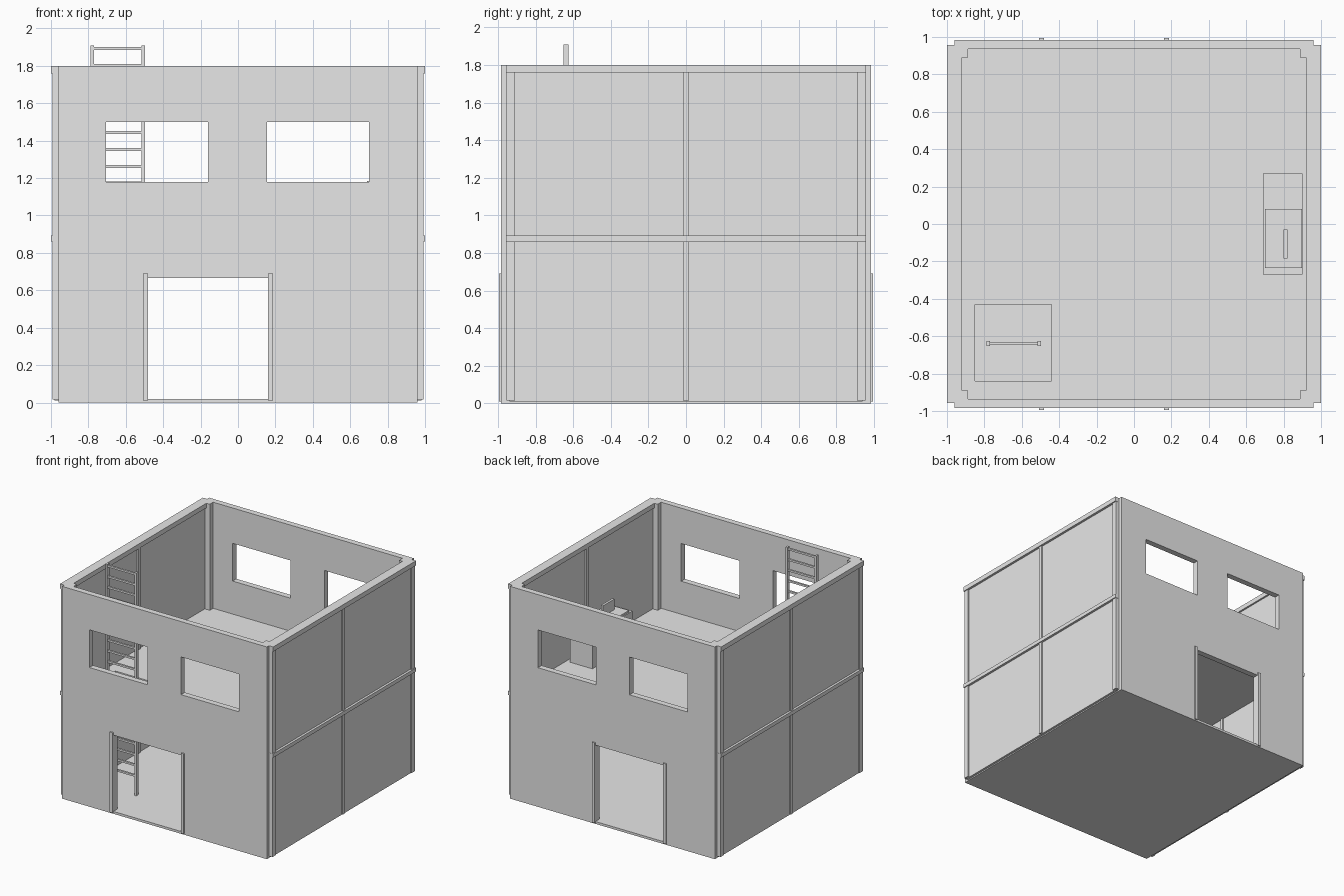
import bpy
import bmesh
from mathutils import Vector

cube = bpy.data.objects.get("Cube")
if cube:
    bpy.data.objects.remove(cube, do_unlink=True)

grey = bpy.data.materials.new("plain_grey")
grey.use_nodes = True
COLOUR = (0.8, 0.8, 0.8, 1)
grey.diffuse_color = COLOUR
for node in grey.node_tree.nodes:
    if node.type == 'BSDF_PRINCIPLED':
        node.inputs["Base Color"].default_value = COLOUR


def boxes(name, spans):
    """One object made of boxes, each given as (x0, x1), (y0, y1), (z0, z1)."""
    bm = bmesh.new()
    for span in spans:
        lo = Vector([min(s) for s in span])
        hi = Vector([max(s) for s in span])
        made = bmesh.ops.create_cube(bm, size=1)
        for v in made["verts"]:
            v.co = Vector([lo[i] + (v.co[i] + 0.5) * (hi[i] - lo[i]) for i in range(3)])
    mesh = bpy.data.meshes.new(name)
    bm.to_mesh(mesh)
    bm.free()
    mesh.materials.append(grey)
    obj = bpy.data.objects.new(name, mesh)
    bpy.context.collection.objects.link(obj)
    return obj


def cut(obj, spans):
    """Cut box-shaped openings out of an object."""
    cutter = boxes(obj.name + "_cutter", spans)
    cutter.hide_render = True
    mod = obj.modifiers.new("openings", 'BOOLEAN')
    mod.operation = 'DIFFERENCE'
    mod.solver = 'EXACT'
    mod.object = cutter
    bpy.context.view_layer.objects.active = obj
    bpy.ops.object.modifier_apply(modifier=mod.name)
    bpy.data.objects.remove(cutter, do_unlink=True)


TOP = 1.8
FLOOR = 0.02
UPPER = 0.9

# Floors, the upper one with a ladder hatch
boxes("ground_floor", [((-0.96, 0.96), (-0.985, 0.985), (0, FLOOR))])
upper_floor = boxes("upper_floor", [((-0.95, 0.95), (-0.95, 0.95), (0.86, UPPER))])
cut(upper_floor, [((-0.85, -0.44), (-0.84, -0.43), (0.8, 1))])

# Front and back walls with a doorway and two windows each
for side, s in (("front", -1), ("back", 1)):
    wall = boxes(side + "_wall", [((-0.96, 0.96), (s * 0.935, s * 0.985), (0.01, TOP))])
    through = (s * 0.8, s * 1.1)
    cut(wall, [
        ((-0.48, 0.16), through, (FLOOR, 0.667)),
        ((-0.705, -0.16), through, (1.18, 1.5)),
        ((0.155, 0.7), through, (1.18, 1.5)),
    ])
    boxes(side + "_door_jambs", [
        (x, (s * 0.93, s * 0.995), (0.01, 0.69))
        for x in ((-0.507, -0.48), (0.16, 0.187))])

# Side walls: recessed panels held in a frame of posts and beams
for side, s in (("left", 1), ("right", -1)):
    boxes(side + "_panels", [((s * 0.935, s * 0.98), (-0.94, 0.94), (0.01, 1.79))])
    boxes(side + "_posts", [
        ((s * 0.925, s * 0.992), y, (0.015, 1.79))
        for y in ((-0.955, -0.91), (-0.015, 0.015), (0.91, 0.955))])
    boxes(side + "_beams", [
        ((s * 0.92, s), (-0.957, 0.957), z)
        for z in ((0.86, 0.892), (1.76, TOP))])
    boxes(side + "_corner_posts", [
        ((s * 0.888, s * 0.96), (t * 0.89, t * 0.96), (FLOOR, TOP))
        for t in (-1, 1)])

# Ladder rising through the hatch
depth = (-0.653, -0.625)
boxes("ladder_rails", [(x, depth, (FLOOR, 1.91))
                       for x in ((-0.788, -0.77), (-0.515, -0.497))])
rungs = []
z = 1.893
while z > 0.1:
    rungs.append(((-0.775, -0.51), (-0.647, -0.631), (z - 0.008, z + 0.008)))
    z -= 0.09
boxes("ladder_rungs", rungs)

# Desk against the left wall, with a raised top and an upright plate
boxes("desk", [((0.69, 0.9), (-0.27, 0.27), (UPPER, 1.185))])
boxes("desk_riser", [((0.7, 0.898), (-0.235, 0.08), (1.185, 1.2))])
boxes("desk_plate", [((0.8, 0.82), (-0.185, -0.03), (1.2, 1.29))])
